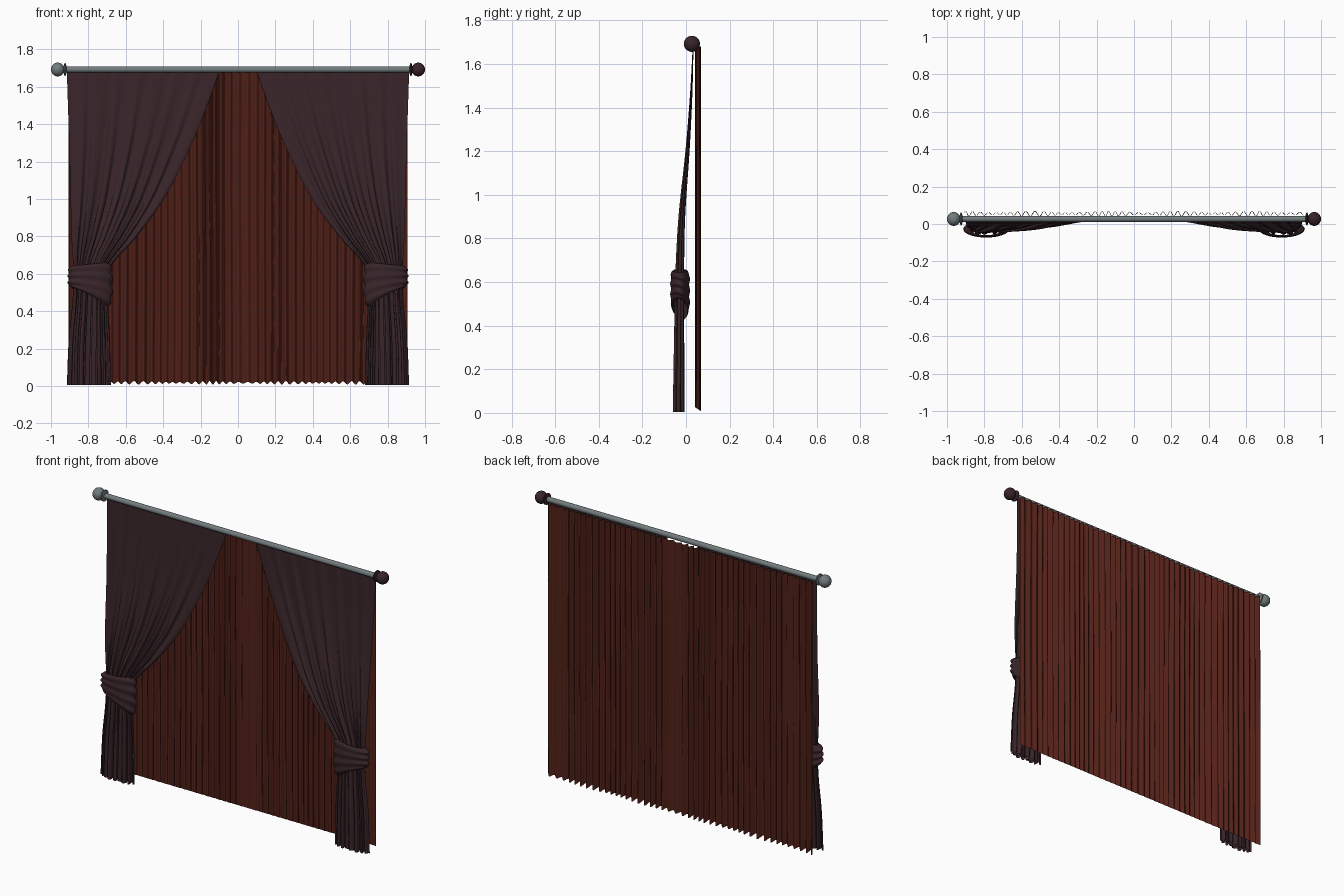
import bpy
from math import sin, cos, pi, radians

if "Cube" in bpy.data.objects:
    bpy.data.objects.remove(bpy.data.objects["Cube"])


def material(name, rgb):
    m = bpy.data.materials.new(name)
    m.diffuse_color = (*rgb, 1)
    m.use_nodes = True
    m.node_tree.nodes["Principled BSDF"].inputs["Base Color"].default_value = m.diffuse_color
    return m


plum = material("plum_cloth", (0.040, 0.018, 0.022))
rust = material("rust_cloth", (0.085, 0.015, 0.009))
steel = material("steel", (0.17, 0.20, 0.205))


def surface(name, f, nu, nv, mat, flip=False, wrap=False, angle=60):
    """Smooth grid surface from f(u, v), optionally closed along u."""
    cols = nu if wrap else nu + 1
    verts = [f(i / nu, j / nv) for j in range(nv + 1) for i in range(cols)]
    faces = []
    for j in range(nv):
        for i in range(nu):
            k = (i + 1) % cols
            q = (j * cols + i, j * cols + k, (j + 1) * cols + k, (j + 1) * cols + i)
            faces.append(q[::-1] if flip else q)
    me = bpy.data.meshes.new(name)
    me.from_pydata(verts, [], faces)
    me.materials.append(mat)
    ob = bpy.data.objects.new(name, me)
    bpy.context.collection.objects.link(ob)
    bpy.ops.object.select_all(action='DESELECT')
    ob.select_set(True)
    bpy.context.view_layer.objects.active = ob
    bpy.ops.object.shade_smooth_by_angle(angle=radians(angle))
    return ob


def spline(pts, z):
    """Smooth interpolation of (z, value) points with rising z."""
    n = len(pts)
    z = min(max(z, pts[0][0]), pts[-1][0])
    i = next(k for k in range(n - 1) if z <= pts[k + 1][0])

    def slope(k):
        a, b = pts[max(k - 1, 0)], pts[min(k + 1, n - 1)]
        return (b[1] - a[1]) / (b[0] - a[0])
    (z0, a), (z1, b) = pts[i], pts[i + 1]
    h = z1 - z0
    t = (z - z0) / h
    return ((2*t**3 - 3*t**2 + 1) * a + (t**3 - 2*t*t + t) * h * slope(i)
            + (3*t*t - 2*t**3) * b + (t**3 - t*t) * h * slope(i + 1))


# Edges, depth and fold size of the tied-back drapes, by height
OUTER = [(0, .915), (.25, .905), (.45, .885), (.6, .88), (.8, .89), (1.2, .90), (1.68, .915)]
INNER = [(0, .68), (.25, .685), (.45, .695), (.58, .70), (.66, .665), (.8, .54),
         (1.0, .395), (1.3, .245), (1.5, .165), (1.68, .10)]
DEPTH = [(0, -.03), (.45, -.028), (.65, -.026), (.9, -.017), (1.2, .008), (1.45, .024), (1.68, .033)]
FOLD = [(0, .028), (.3, .025), (.5, .022), (.7, .020), (.9, .016), (1.2, .010), (1.5, .005), (1.68, .002)]

# Pleated back curtain
def back(u, v):
    x = -.905 + 1.81 * u
    ph = 2*pi*45*u + 1.3*sin(17*u) + .9*sin(41*u + 1) + .25*sin(5*v + 9*u)
    w = sin(ph) * (.75 + .25*sin(29*u + 2))
    z0 = .017 - .009 * w
    return x, .055 + .014 * w, z0 + (1.68 - z0) * v


surface("back_curtain", back, 540, 10, rust)


# Tied-back drapes and their wrapped ties
for s, side in ((-1, "left"), (1, "right")):
    def drape(u, v):
        z = .005 + 1.675 * v
        a, b = spline(OUTER, z), spline(INNER, z)
        amp = spline(FOLD, z)
        env = min(1, .3 + 1.2 * sin(pi * u))
        ph = 2*pi*8*u + .8*sin(7*u) + .5*sin(3*z + 5*u)
        x = a + (b - a) * u + .35 * amp * sin(2*ph) * sin(pi * u)
        y = spline(DEPTH, z) + amp * env * (.75*sin(ph) + .25*sin(1.7*ph + 1)) \
            - .12 * amp * sin(pi * u)
        return s * x, y, z

    surface(side + "_drape", drape, 144, 70, plum, flip=s > 0)

    def tie(u, v):
        t = 2*pi*u
        c = cos(t)
        # taller on the inner side, sloping up to the outer side
        low, high = .475 + .048 * c - .012 * sin(t), .652 - .008 * c
        round_off = (1 - abs(2*v - 1) ** 5) ** .5
        ridge = .5 + .5 * cos(2*pi*(3.5*v + .25*sin(t + .6)))
        r = .72 + .20 * round_off + .09 * ridge * round_off
        return s * (.79 + .121 * r * c), -.027 + .045 * r * sin(t), low + (high - low) * v

    surface(side + "_tie", tie, 64, 40, plum, flip=s < 0, wrap=True)


# Rod and turned finials, lathed about the x axis
def lathe(name, prof, s, mat, angle=40):
    n = len(prof) - 1

    def f(u, v):
        x, r = prof[round(v * n)]
        return s * x, .027 + r * cos(2*pi*u), 1.692 + r * sin(2*pi*u)
    surface(name, f, 32, n, mat, flip=s > 0, wrap=True, angle=angle)


lathe("rod", [(-.93, .0001), (-.93, .016), (.93, .016), (.93, .0001)], 1, steel)
ball = [(.964 - .036*cos(a), .037*sin(a)) for a in [.5 + (pi - .501) * k / 14 for k in range(15)]]
collar = [(.918, .015), (.918, .024), (.922, .034), (.928, .034), (.930, .022)]
for s, side, mat in ((-1, "left", steel), (1, "right", plum)):
    lathe(side + "_finial", collar + ball, s, mat)
